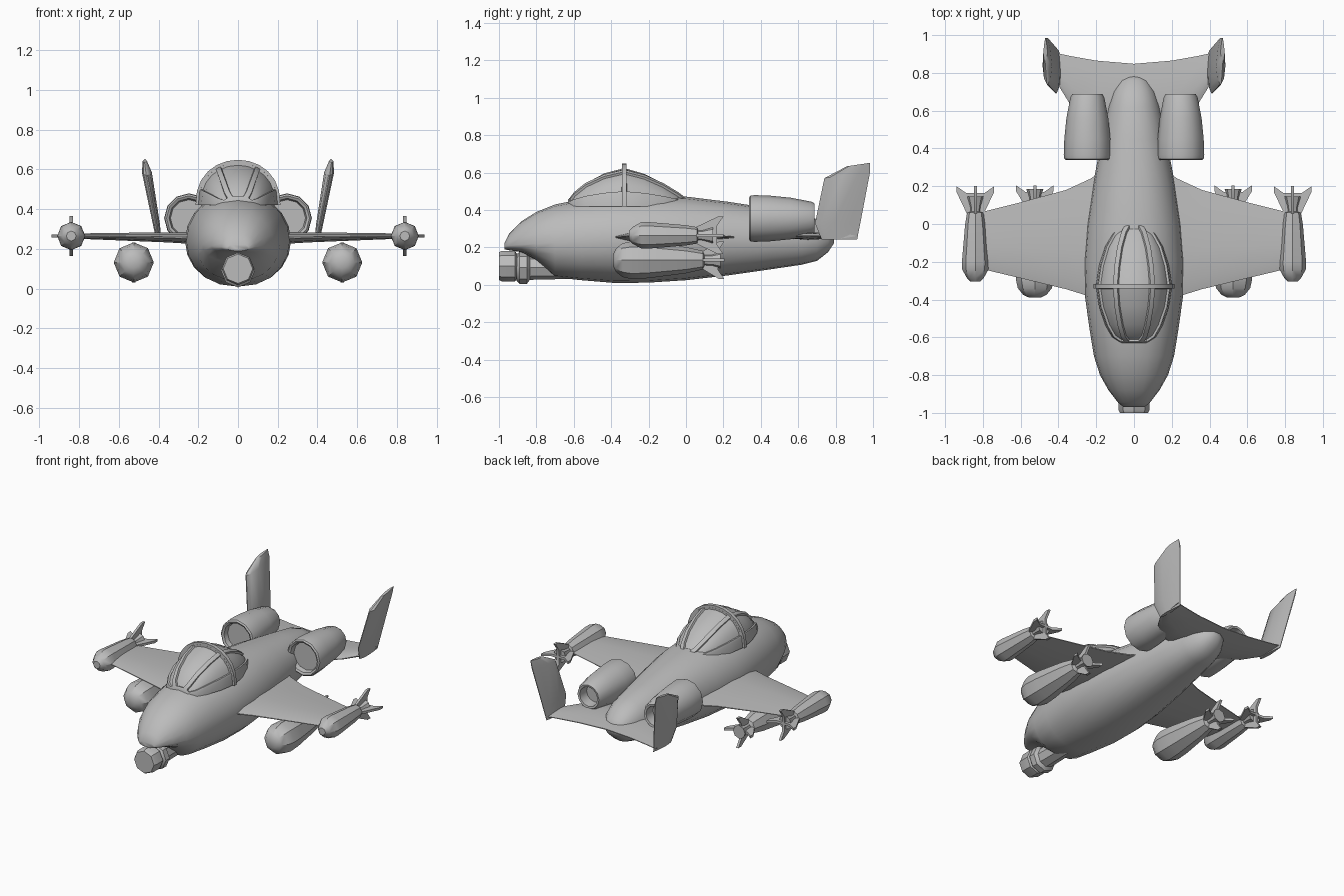
import bpy, bmesh, math
from mathutils import Vector

if "Cube" in bpy.data.objects:
    bpy.data.objects.remove(bpy.data.objects["Cube"])

grey = bpy.data.materials.new("plain grey")
grey.diffuse_color = (0.5, 0.5, 0.5, 1)
grey.use_nodes = True
grey.node_tree.nodes["Principled BSDF"].inputs["Base Color"].default_value = grey.diffuse_color


def finish(name, bm, mirror=False, angle=35):
    bmesh.ops.recalc_face_normals(bm, faces=bm.faces)
    me = bpy.data.meshes.new(name)
    bm.to_mesh(me)
    bm.free()
    ob = bpy.data.objects.new(name, me)
    bpy.context.collection.objects.link(ob)
    me.materials.append(grey)
    if mirror:
        ob.modifiers.new("Mirror", 'MIRROR')
    bpy.ops.object.select_all(action='DESELECT')
    ob.select_set(True)
    bpy.context.view_layer.objects.active = ob
    bpy.ops.object.shade_smooth_by_angle(angle=math.radians(angle))
    return ob


def loft(bm, rings, closed=True, caps=True):
    """Skin a list of equal-length point rings; returns a grid of faces."""
    vs = [[bm.verts.new(p) for p in r] for r in rings]
    n = len(rings[0])
    grid = []
    for a, b in zip(vs, vs[1:]):
        grid.append([bm.faces.new((a[i], a[(i + 1) % n], b[(i + 1) % n], b[i]))
                     for i in range(n if closed else n - 1)])
    if caps:
        bm.faces.new(vs[0])
        bm.faces.new(vs[-1])
    return grid


def lathe(bm, x, z, profile, sides=8):
    """Revolve (y, radius) pairs about an axis parallel to y."""
    ang = [2 * math.pi * (i + 0.5 * (sides % 4 != 0)) / sides for i in range(sides)]
    loft(bm, [[(x + r * math.cos(a), y, z + r * math.sin(a)) for a in ang]
              for y, r in profile])


def foil(le, te, t):
    """Closed lens section as (chord position, thickness offset)."""
    c = te - le
    up = [(0, 0.12), (0.12, 0.7), (0.4, 1), (0.75, 0.6), (1, 0.12)]
    return ([(le + c * u, h * t / 2) for u, h in up] +
            [(le + c * u, -h * t / 2) for u, h in reversed(up)])


# Fuselage: y, half width, bottom, widest height, top
body = [(-0.97, 0.055, 0.19, 0.205, 0.225), (-0.945, 0.085, 0.185, 0.21, 0.275),
        (-0.88, 0.135, 0.175, 0.215, 0.34), (-0.80, 0.18, 0.13, 0.22, 0.39),
        (-0.70, 0.212, 0.04, 0.225, 0.43), (-0.56, 0.235, 0.025, 0.23, 0.458),
        (-0.38, 0.26, 0.01, 0.24, 0.475), (-0.20, 0.267, 0.012, 0.24, 0.48),
        (0.0, 0.25, 0.025, 0.24, 0.472), (0.22, 0.215, 0.05, 0.24, 0.445),
        (0.45, 0.172, 0.083, 0.24, 0.41), (0.62, 0.138, 0.108, 0.24, 0.382),
        (0.70, 0.113, 0.128, 0.24, 0.35), (0.76, 0.075, 0.175, 0.24, 0.30),
        (0.79, 0.03, 0.22, 0.24, 0.26)]
rings = []
for y, w, zb, zm, zt in body:
    ring = []
    for i in range(20):
        a = 2 * math.pi * i / 20
        c, s = math.cos(a), math.sin(a)
        c = math.copysign(abs(c) ** 0.9, c)
        ring.append((w * c, y, zm + s * ((zt - zm) if s > 0 else (zm - zb))))
    rings.append(ring)
bm = bmesh.new()
loft(bm, rings)
finish("fuselage", bm, angle=50)

# Canopy: y, half width, top; panes are recessed regions
hood = [(-0.63, 0.07, 0.455), (-0.60, 0.115, 0.50), (-0.54, 0.15, 0.555),
        (-0.44, 0.185, 0.608), (-0.33, 0.202, 0.637), (-0.22, 0.185, 0.605),
        (-0.12, 0.155, 0.555), (-0.04, 0.11, 0.50), (0.005, 0.06, 0.462)]
base = 0.42
rings = []
for y, w, zt in hood:
    rings.append([(w * math.cos(a), y, base + (zt - base) * math.sin(a) ** 0.85)
                  for a in [math.pi * max(i, 0.001) / 12 for i in range(12)]]
                 + [(-w, y, base)])
bm = bmesh.new()
grid = loft(bm, rings, closed=False)
bmesh.ops.recalc_face_normals(bm, faces=bm.faces)
for r0, r1 in ((0, 4), (4, 8)):
    for c0, c1 in ((1, 4), (4, 8), (8, 11)):
        pane = [f for row in grid[r0:r1] for f in row[c0:c1]]
        bmesh.ops.inset_region(bm, faces=pane, thickness=0.013, use_even_offset=True)
        bmesh.ops.inset_region(bm, faces=pane, thickness=0.003, depth=-0.012,
                               use_even_offset=True)
finish("canopy", bm)

# Raised hoop over the middle of the canopy
hoop = []
for i in range(13):
    a = math.pi * i / 12
    c, s = math.cos(a), max(math.sin(a), 0) ** 0.85
    hoop.append([((0.202 + d) * c, y, base + (0.217 + d) * s)
                 for y, d in ((-0.342, -0.012), (-0.342, 0.012), (-0.318, 0.012), (-0.318, -0.012))])
bm = bmesh.new()
loft(bm, hoop)
finish("canopy_hoop", bm)

# Nose gun: muzzle drum, collar and neck
bm = bmesh.new()
lathe(bm, 0, 0.10, [(-1.0, 0.074), (-0.985, 0.082), (-0.915, 0.082), (-0.905, 0.068),
                    (-0.88, 0.068)])
lathe(bm, 0, 0.092, [(-0.905, 0.07), (-0.89, 0.086), (-0.85, 0.086), (-0.835, 0.065),
                     (-0.62, 0.06)])
finish("nose_gun", bm)

# Main wings: x, leading edge, trailing edge, thickness, height
bm = bmesh.new()
loft(bm, [[(x, y, z + h) for y, h in foil(le, te, t)] for x, le, te, t, z in (
    (0.10, -0.42, 0.33, 0.07, 0.255), (0.23, -0.385, 0.24, 0.06, 0.255),
    (0.36, -0.345, 0.18, 0.05, 0.258), (0.60, -0.287, 0.115, 0.038, 0.262),
    (0.84, -0.23, 0.055, 0.025, 0.265))])
finish("wing", bm, True)

# Tailplane, swept from the centre to both fins
bm = bmesh.new()
loft(bm, [[(x, y, z + h) for y, h in foil(le, te, t)] for x, le, te, t, z in (
    (-0.41, 0.75, 0.905, 0.03, 0.262), (-0.33, 0.62, 0.888, 0.035, 0.262),
    (-0.2, 0.52, 0.865, 0.04, 0.262), (0, 0.5, 0.848, 0.045, 0.262),
    (0.2, 0.52, 0.865, 0.04, 0.262), (0.33, 0.62, 0.888, 0.035, 0.262),
    (0.41, 0.75, 0.905, 0.03, 0.262))])
finish("tailplane", bm)

# Tail fins leaning outward: z, leading edge, trailing edge, thickness, x
bm = bmesh.new()
loft(bm, [[(x + h, y, z + 0.15 * (y - 0.9) * k) for y, h in foil(le, te, t)]
          for z, le, te, t, x, k in (
    (0.243, 0.725, 0.915, 0.026, 0.398, 0), (0.33, 0.69, 0.932, 0.036, 0.412, 0),
    (0.595, 0.74, 0.985, 0.05, 0.459, 1), (0.64, 0.86, 0.985, 0.022, 0.469, 1))])
finish("tail_fin", bm, True)

# Engine pods with hollow intake and nozzle
bm = bmesh.new()
lathe(bm, 0.247, 0.355, [(0.375, 0.093), (0.345, 0.1), (0.338, 0.113), (0.345, 0.122),
                         (0.365, 0.125), (0.45, 0.122), (0.56, 0.111), (0.67, 0.09),
                         (0.688, 0.08), (0.685, 0.066), (0.62, 0.06)], 12)
finish("engine", bm, True)


def store(name, x, z, profile, tail, fin):
    """Finned store slung from the wing, with four flared tail blades."""
    bm = bmesh.new()
    lathe(bm, x, z, profile)
    y0, y1 = tail
    for k in range(4):
        a = k * math.pi / 2
        out = Vector((math.cos(a), 0, math.sin(a)))
        side = Vector((-math.sin(a), 0, math.cos(a))) * 0.008
        edge = [(0.0, y0), (0.045, y0), (fin, y1 - 0.03), (fin, y1), (0.05, y1 - 0.035),
                (0.0, y1 - 0.035)]
        pts = [Vector((x, y, z)) + out * r for r, y in edge]
        loft(bm, [[p - side for p in pts], [p + side for p in pts]])
    finish(name, bm, True)


store("wingtip_missile", 0.84, 0.265,
      [(-0.305, 0.025), (-0.285, 0.045), (-0.24, 0.07), (-0.2, 0.071), (0.0, 0.054),
       (0.06, 0.044), (0.065, 0.028), (0.09, 0.03), (0.145, 0.046)], (0.055, 0.2), 0.1)
store("wing_bomb", 0.525, 0.132,
      [(-0.39, 0.03), (-0.375, 0.062), (-0.34, 0.09), (-0.29, 0.101), (-0.2, 0.096),
       (0.0, 0.07), (0.09, 0.05), (0.1, 0.03), (0.14, 0.032), (0.185, 0.045)],
      (0.085, 0.205), 0.1)
